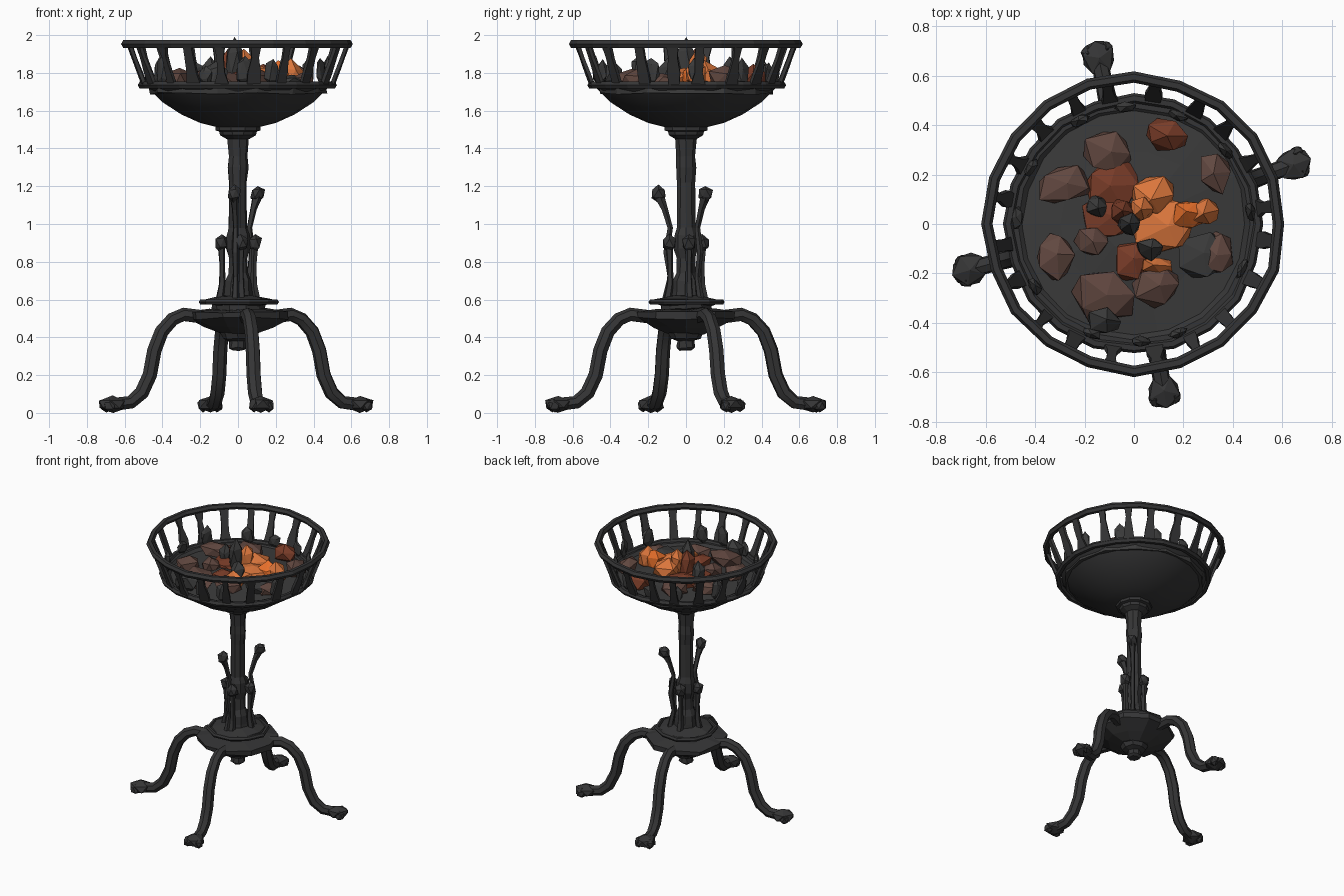
import bpy, bmesh, math, random
from mathutils import Vector, Matrix

rng = random.Random(4)
if "Cube" in bpy.data.objects:
    bpy.data.objects.remove(bpy.data.objects["Cube"], do_unlink=True)


def material(name, rgb):
    m = bpy.data.materials.new(name)
    m.use_nodes = True
    colour = (*rgb, 1)
    m.diffuse_color = colour
    bsdf = m.node_tree.nodes["Principled BSDF"]
    bsdf.inputs["Base Color"].default_value = colour
    bsdf.inputs["Roughness"].default_value = 0.8
    return m


iron = material("dark_iron", (0.036, 0.036, 0.037))
ash = material("charcoal", (0.043, 0.043, 0.043))
brown = material("warm_brown_coal", (0.12, 0.064, 0.051))
rust = material("dull_red_coal", (0.19, 0.045, 0.021))
orange = material("glowing_orange_coal", (0.7, 0.18, 0.045))
bright = material("bright_ember", (0.85, 0.17, 0.025))


def add(name, bm, mat, smooth=False):
    bmesh.ops.recalc_face_normals(bm, faces=bm.faces)
    me = bpy.data.meshes.new(name)
    bm.to_mesh(me)
    bm.free()
    me.materials.append(mat)
    ob = bpy.data.objects.new(name, me)
    bpy.context.collection.objects.link(ob)
    if smooth:
        bpy.ops.object.select_all(action="DESELECT")
        ob.select_set(True)
        bpy.context.view_layer.objects.active = ob
        bpy.ops.object.shade_smooth_by_angle()


def jitter(bm, amount):
    for v in bm.verts:
        v.co += Vector([rng.uniform(-amount, amount) for _ in range(3)])


def skin(bm, rings, closed=False):
    # Join a row of equal rings with quads
    sides = len(rings[0])
    for p, q in zip(rings, rings[1:] + rings[:1] if closed else rings[1:]):
        for k in range(sides):
            m = (k + 1) % sides
            bm.faces.new((p[k], p[m], q[m], q[k]))
    if not closed:
        bm.faces.new(rings[0])
        bm.faces.new(rings[-1])


def polar(angle, r, z):
    return (r * math.cos(angle), r * math.sin(angle), z)


def lathe(name, profile, sides, mat=iron, rough=0.0, smooth=False):
    bm = bmesh.new()
    skin(bm, [[bm.verts.new(polar(math.tau * i / sides, r, z)) for i in range(sides)]
              for r, z in profile])
    jitter(bm, rough)
    add(name, bm, mat, smooth)


def hoop(name, radius, z, thick, sides, rough):
    bm = bmesh.new()
    rings = []
    for i in range(sides):
        r = radius + rng.uniform(-rough, rough)
        rings.append([bm.verts.new(polar(math.tau * i / sides, r + thick * math.cos(b),
                                         z + thick * math.sin(b)))
                      for b in (math.tau * k / 6 for k in range(6))])
    skin(bm, rings, closed=True)
    add(name, bm, iron)


def tube(name, points, radii, sides=6, smooth=False):
    # Sweep a polygon along a path
    points = [Vector(p) for p in points]
    bm = bmesh.new()
    rings = []
    for i, p in enumerate(points):
        t = points[min(i + 1, len(points) - 1)] - points[max(i - 1, 0)]
        side = t.cross(Vector((-p.y, p.x, 0))).normalized()
        other = t.cross(side).normalized()
        rings.append([bm.verts.new(p + radii[i] * (side * math.cos(a) + other * math.sin(a)))
                      for a in (math.tau * k / sides for k in range(sides))])
    skin(bm, rings)
    add(name, bm, iron, smooth)


def lump(name, centre, size, mat, rough=0.2, turn=0.0):
    bm = bmesh.new()
    bmesh.ops.create_icosphere(bm, subdivisions=1, radius=1)
    jitter(bm, rough)
    bm.transform(Matrix.Translation(centre) @ Matrix.Rotation(turn, 4, "Z")
                 @ Matrix.Diagonal((*size, 1)))
    add(name, bm, mat)


# Bowl and the bed of charcoal inside it
lathe("bowl", [(0.1, 1.51), (0.2, 1.535), (0.3, 1.58), (0.4, 1.645), (0.47, 1.715),
               (0.49, 1.74), (0.47, 1.74), (0.44, 1.715)], 20, smooth=True)
lathe("charcoal_bed", [(0.47, 1.69), (0.47, 1.725), (0.3, 1.74), (0.12, 1.76)], 14, ash, 0.006)

# Cage around the fire, with uneven hammered bars
hoop("lower_hoop", 0.505, 1.735, 0.021, 20, 0.006)
hoop("upper_hoop", 0.593, 1.953, 0.023, 20, 0.008)
BARS = 20
for i in range(BARS):
    a = math.tau * (i + 0.5) / BARS + rng.uniform(-0.04, 0.04)
    bm = bmesh.new()
    rows = []
    for r, z, w in ((0.505, 1.735, 0.036), (0.53, 1.8, 0.028), (0.56, 1.88, 0.02), (0.588, 1.955, 0.026)):
        w *= rng.uniform(0.7, 1.3)
        tangent = Vector((-math.sin(a), math.cos(a), 0)) * w
        inner, outer = Vector(polar(a, r - 0.012, z)), Vector(polar(a, r + 0.008, z))
        rows.append([bm.verts.new(v) for v in
                     (inner - tangent, inner + tangent, outer + tangent, outer - tangent)])
    skin(bm, rows)
    add("cage_bar", bm, iron)

# Coals: x, y, half width, half depth, height of the top, colour
coals = [
    (-0.1, 0.29, 0.11, 0.09, 1.81, brown), (-0.28, 0.16, 0.13, 0.09, 1.82, brown),
    (-0.32, -0.13, 0.08, 0.1, 1.82, brown), (-0.13, -0.29, 0.14, 0.12, 1.83, brown),
    (0.33, 0.21, 0.07, 0.1, 1.84, brown), (0.34, -0.12, 0.07, 0.09, 1.8, brown),
    (0.1, -0.25, 0.11, 0.09, 1.82, brown), (-0.17, -0.07, 0.08, 0.08, 1.83, brown),
    (0.13, 0.36, 0.09, 0.07, 1.84, rust), (-0.09, 0.16, 0.12, 0.11, 1.81, rust),
    (-0.1, 0.02, 0.13, 0.1, 1.81, rust), (-0.01, -0.15, 0.08, 0.08, 1.81, rust),
    (0.08, 0.11, 0.1, 0.09, 1.86, orange), (0.12, 0.0, 0.13, 0.13, 1.83, orange),
    (0.09, -0.17, 0.08, 0.04, 1.83, orange), (0.22, 0.04, 0.08, 0.07, 1.86, bright),
    (0.29, 0.05, 0.07, 0.06, 1.87, orange), (-0.15, 0.07, 0.05, 0.05, 1.89, ash),
    (0.06, -0.1, 0.06, 0.05, 1.87, ash), (0.27, -0.13, 0.12, 0.1, 1.79, ash),
    (-0.12, -0.39, 0.07, 0.06, 1.86, ash)]
for x, y, w, d, top, mat in coals:
    lump("coal", (x, y, (top + 1.71) / 2), (w, d, (top - 1.71) / 2), mat, 0.18)

# Jagged pieces standing in the middle
for x, y, w, top, mat in [(-0.02, 0.0, 0.05, 1.98, ash), (0.03, 0.06, 0.055, 1.93, orange),
                          (-0.05, 0.05, 0.055, 1.94, rust)]:
    lump("standing_ember", (x, y, (top + 1.72) / 2), (w, w, (top - 1.72) / 2), mat, 0.1)

# Shards of charcoal leaning against the cage
for i in range(12):
    a = math.tau * (i + rng.uniform(-0.3, 0.3)) / 12
    height = rng.uniform(0.05, 0.085)
    lump("charcoal_shard", polar(a, 0.475, 1.73 + height), (0.022, 0.045, height), ash, 0.2, a)

# Column with capital, standing on a swollen foot
lathe("capital", [(0.06, 1.45), (0.095, 1.47), (0.1, 1.49), (0.12, 1.495), (0.12, 1.525), (0.1, 1.535)], 10)
lathe("column", [(0.085, 0.58), (0.078, 0.64), (0.07, 0.7), (0.052, 0.74), (0.05, 0.82), (0.064, 0.87),
                 (0.064, 0.94), (0.05, 0.98), (0.048, 1.22), (0.055, 1.3), (0.05, 1.36), (0.06, 1.47)],
      9, rough=0.003)

# Hub that holds the legs, with a separate upper hoop and hanging finial
lathe("hub_upper", [(0.14, 0.54), (0.14, 0.57), (0.19, 0.58), (0.18, 0.598), (0.09, 0.62)], 10, rough=0.005)
hoop("hub_hoop", 0.195, 0.587, 0.016, 10, 0.012)
lathe("hub_lower", [(0.1, 0.42), (0.18, 0.455), (0.265, 0.5), (0.27, 0.53), (0.16, 0.55)], 10, rough=0.008)
lathe("finial", [(0.035, 0.33), (0.048, 0.345), (0.045, 0.38), (0.08, 0.395), (0.1, 0.43)], 8, rough=0.004)

# Four curved legs with rounded, toed feet
leg_path = [(0.18, 0.505), (0.3, 0.52), (0.36, 0.495), (0.42, 0.43), (0.46, 0.33),
            (0.485, 0.2), (0.53, 0.105), (0.59, 0.055), (0.67, 0.045)]
leg_radii = [0.037, 0.037, 0.037, 0.038, 0.039, 0.039, 0.039, 0.036, 0.036]
for deg in (20.5, 102, 195.5, 280):
    a = math.radians(deg)
    tube("leg", [polar(a, r, z) for r, z in leg_path], leg_radii, 7, True)
    lump("foot", polar(a, 0.69, 0.046), (0.08, 0.072, 0.045), iron, 0.06, a)
    for s in (-1, 1):
        lump("toe", polar(a + s * 0.055, 0.715, 0.038), (0.036, 0.03, 0.037), iron, 0.08, a)

# Tendrils climbing the column; two are tall and end in buds
low_path = [(0.1, 0.59), (0.085, 0.68), (0.085, 0.78), (0.09, 0.9)]
for k in range(4):
    a = math.radians(10 + 90 * k)
    tube("low_tendril", [polar(a, r, z) for r, z in low_path], [0.024, 0.019, 0.015, 0.022], 5)
    lump("low_bud", polar(a, 0.09, 0.9), (0.04, 0.04, 0.048), iron, 0.12)
tall_path = [(0.11, 0.6), (0.085, 0.72), (0.105, 0.85), (0.085, 0.98), (0.115, 1.08), (0.145, 1.15)]
for deg in (45, 262):
    a = math.radians(deg)
    tube("tall_tendril", [polar(a, r, z) for r, z in tall_path],
         [0.02, 0.015, 0.018, 0.015, 0.018, 0.028], 5)
    lump("tall_bud", polar(a, 0.147, 1.16), (0.04, 0.04, 0.045), iron, 0.12)
